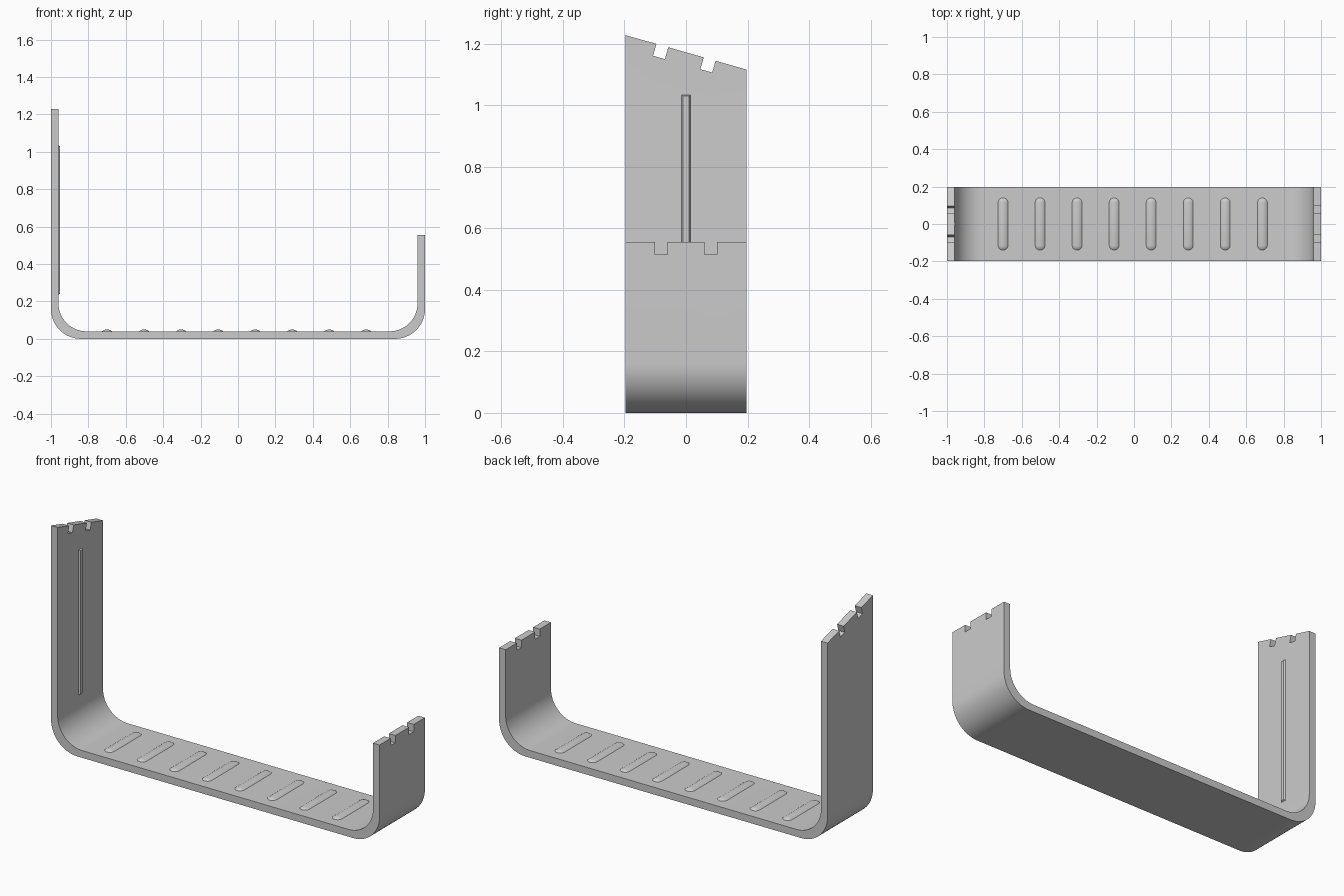
import bpy, bmesh
from math import sin, cos, pi, atan2
from mathutils import Matrix, Vector

cube = bpy.data.objects.get("Cube")
if cube:
    bpy.data.objects.remove(cube, do_unlink=True)

# Single flat grey
grey = bpy.data.materials.new("plain grey")
grey.use_nodes = True
grey.diffuse_color = (0.6, 0.6, 0.6, 1)
grey.node_tree.nodes["Principled BSDF"].inputs["Base Color"].default_value = grey.diffuse_color

DEPTH = 0.197      # half the width of the strip
THICK = 0.04


def add_object(name, bm):
    bmesh.ops.recalc_face_normals(bm, faces=bm.faces)
    mesh = bpy.data.meshes.new(name)
    bm.to_mesh(mesh)
    bm.free()
    mesh.materials.append(grey)
    obj = bpy.data.objects.new(name, mesh)
    bpy.context.collection.objects.link(obj)
    return obj


def prism(name, points, direction):
    bm = bmesh.new()
    face = bm.faces.new([bm.verts.new(p) for p in points])
    new = bmesh.ops.extrude_face_region(bm, geom=[face])["geom"]
    bmesh.ops.translate(bm, vec=direction, verts=[v for v in new if isinstance(v, bmesh.types.BMVert)])
    return add_object(name, bm)


def smooth(obj):
    bpy.ops.object.select_all(action="DESELECT")
    obj.select_set(True)
    bpy.context.view_layer.objects.active = obj
    bpy.ops.object.shade_smooth_by_angle(angle=pi / 6)


def bend(half, floor, radius, steps=16):
    """Right half of a U outline, from the floor up the corner."""
    arc = [i / steps * pi / 2 for i in range(steps + 1)]
    return [(half - radius + radius * sin(a), floor + radius - radius * cos(a)) for a in arc]


# Bent strip: floor, rounded corners and two walls
outer, inner = bend(1, 0, 0.16), bend(1 - THICK, THICK, 0.15)
left_top, right_top = 0.7, 1.3
profile = outer + [(1, left_top), (1 - THICK, left_top)] + inner[::-1]
profile += [(-x, z) for x, z in inner]
profile += [(THICK - 1, right_top), (-1, right_top)] + [(-x, z) for x, z in outer[::-1]]
strip = prism("bent_strip", [(x, -DEPTH, z) for x, z in profile], (0, 2 * DEPTH, 0))


# Trim each wall top with a toothed cutter, leaving two notches
def trim_wall(side, height, slope):
    edge = [(-0.4, 0)]
    for c in (-0.08, 0.08):
        edge += [(c - 0.02, 0), (c - 0.02, -0.04), (c + 0.02, -0.04), (c + 0.02, 0)]
    edge += [(0.4, 0), (0.4, 0.4), (-0.4, 0.4)]
    turn = Matrix.Rotation(slope, 3, "X")
    points = [turn @ Vector((0, u, v)) + Vector((side - 0.2, 0, height)) for u, v in edge]
    cutter = prism("notch_cutter", points, (0.4, 0, 0))
    cutter.hide_render = True
    mod = strip.modifiers.new("notches", "BOOLEAN")
    mod.solver = "EXACT"
    mod.object = cutter
    bpy.context.view_layer.objects.active = strip
    bpy.ops.object.modifier_apply(modifier=mod.name)
    bpy.data.objects.remove(cutter, do_unlink=True)


trim_wall(1, 0.555, 0)
trim_wall(-1, 1.172, -atan2(0.112, 2 * DEPTH))
smooth(strip)

# Slim bevelled rib on the inside of the tall wall
bm = bmesh.new()
bmesh.ops.create_cube(bm, size=1)
for v in bm.verts:
    raised = v.co.x > 0
    v.co.y *= 0.02 if raised else 0.04
    v.co.z = 0.635 + v.co.z * (0.79 if raised else 0.81)
    v.co.x = -0.953 if raised else -0.97
add_object("wall_rib", bm)

# Row of low rounded ridges across the floor
RADIUS, RISE, REACH = 0.041, 0.01, 0.113
for i in range(8):
    bm = bmesh.new()
    bmesh.ops.create_uvsphere(bm, u_segments=48, v_segments=25, radius=RADIUS,
                              matrix=Matrix.Rotation(pi / 2, 4, "X"))
    for v in bm.verts:
        v.co.y += REACH if v.co.y > 0 else -REACH
        v.co.z += THICK + RISE - RADIUS
    bmesh.ops.bisect_plane(bm, geom=bm.verts[:] + bm.edges[:] + bm.faces[:],
                           plane_co=(0, 0, THICK - 0.002), plane_no=(0, 0, -1), clear_outer=True)
    bmesh.ops.translate(bm, vec=(-0.7 + 0.198 * i, 0, 0), verts=bm.verts)
    smooth(add_object(f"floor_ridge_{i + 1}", bm))
